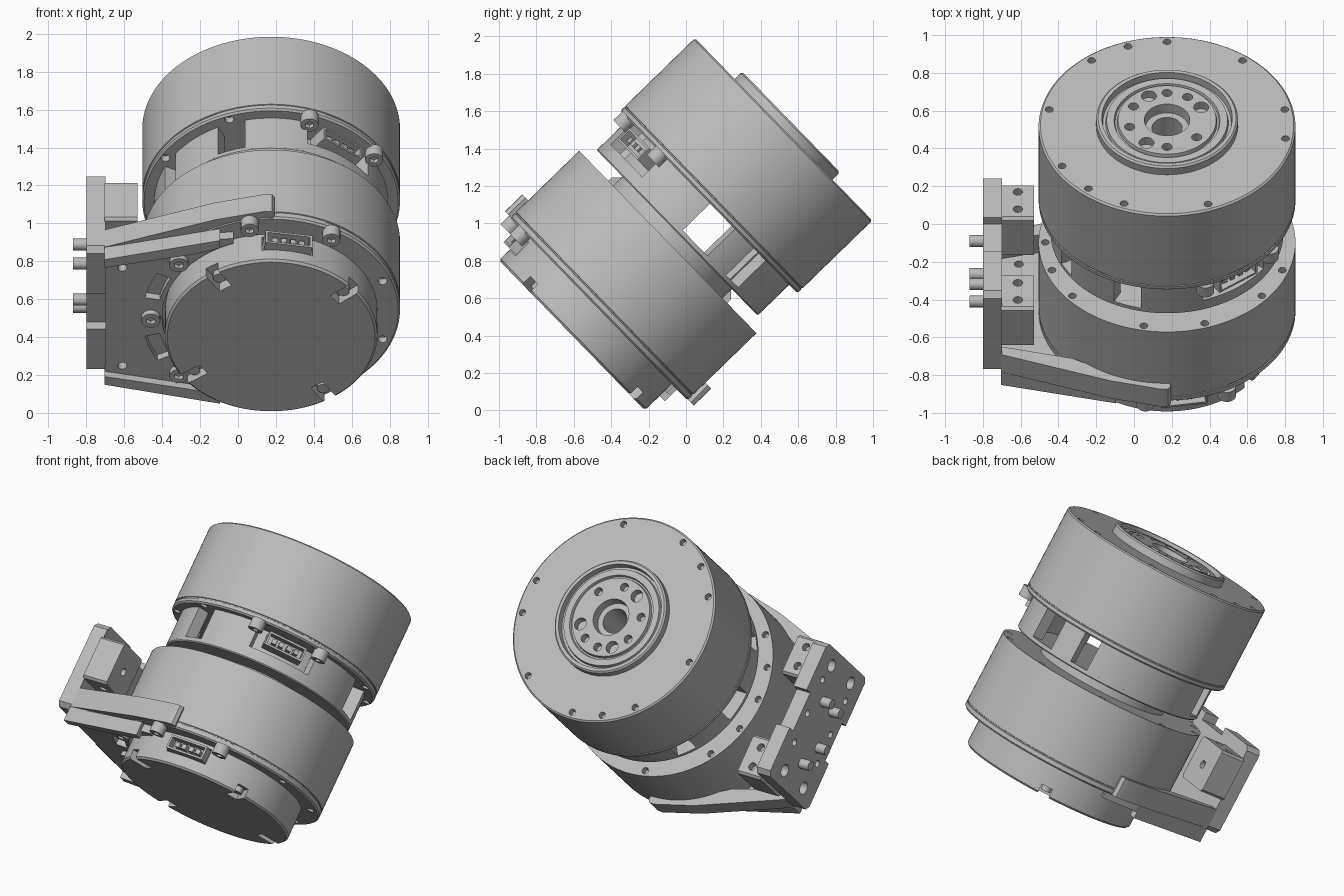
import bpy, bmesh
from math import sin, cos, radians, pi
from mathutils import Matrix, Vector

cube = bpy.data.objects.get("Cube")
if cube:
    bpy.data.objects.remove(cube, do_unlink=True)

metal = bpy.data.materials.new("grey_metal")
metal.use_nodes = True
GREY = (0.5, 0.5, 0.5, 1)
metal.diffuse_color = GREY
metal.node_tree.nodes["Principled BSDF"].inputs["Base Color"].default_value = GREY

# Tilted frame: x across, v up the face, w along the motor axis
FRAME = Matrix.Translation((0.175, -0.61, 0.402)) @ Matrix.Rotation(radians(-45.8), 4, 'X')
parts = []


def loc(x, v, w):
    return Vector((x, -v, w))


def polar(r, deg, w):
    return loc(r * cos(radians(deg)), r * sin(radians(deg)), w)


def finish(name, bm):
    bmesh.ops.recalc_face_normals(bm, faces=bm.faces)
    me = bpy.data.meshes.new(name)
    bm.to_mesh(me)
    bm.free()
    me.materials.append(metal)
    ob = bpy.data.objects.new(name, me)
    bpy.context.collection.objects.link(ob)
    ob.matrix_world = FRAME
    parts.append(ob)
    return ob


def revolve(name, profile, steps=128):
    bm = bmesh.new()
    vs = [bm.verts.new((r, 0, w)) for r, w in profile]
    edges = [bm.edges.new(p) for p in zip(vs, vs[1:])]
    bmesh.ops.spin(bm, geom=vs + edges, cent=(0, 0, 0), axis=(0, 0, 1),
                   angle=2 * pi, steps=steps)
    bmesh.ops.remove_doubles(bm, verts=bm.verts, dist=1e-5)
    return finish(name, bm)


def add_prism(bm, low, high):
    a, b = [bm.verts.new(p) for p in low], [bm.verts.new(p) for p in high]
    bm.faces.new(a)
    bm.faces.new(b)
    for i in range(len(a)):
        j = (i + 1) % len(a)
        bm.faces.new((a[i], a[j], b[j], b[i]))


def prism(name, pts, w0, w1):
    bm = bmesh.new()
    add_prism(bm, [loc(x, v, w0) for x, v in pts], [loc(x, v, w1) for x, v in pts])
    return finish(name, bm)


def side_prism(name, pts, x0, x1):
    bm = bmesh.new()
    add_prism(bm, [loc(x0, v, w) for w, v in pts], [loc(x1, v, w) for w, v in pts])
    return finish(name, bm)


def sector(r0, r1, a0, a1, n=16):
    angs = [radians(a0 + (a1 - a0) * i / n) for i in range(n + 1)]
    return ([(r1 * cos(a), r1 * sin(a)) for a in angs] +
            [(r0 * cos(a), r0 * sin(a)) for a in reversed(angs)])


def rods(name, centres, radius, length, axis='Z', n=20):
    """Cylinders centred on local points, along the w or x direction."""
    bm = bmesh.new()
    turn = Matrix.Rotation(pi / 2, 4, 'Y') if axis == 'X' else Matrix()
    for c in centres:
        bmesh.ops.create_cone(bm, cap_ends=True, segments=n, radius1=radius, radius2=radius,
                              depth=length, matrix=Matrix.Translation(c) @ turn)
    return finish(name, bm)


def boxes(name, items):
    """Boxes as (r, angle, w, radial, tangential, axial) on the motor."""
    bm = bmesh.new()
    for r, ang, w, sr, st, sw in items:
        m = (Matrix.Translation(polar(r, ang, w)) @ Matrix.Rotation(radians(-ang), 4, 'Z')
             @ Matrix.Diagonal((sr, st, sw, 1)))
        bmesh.ops.create_cube(bm, size=1, matrix=m)
    return finish(name, bm)


def cut(ob, cutter):
    cutter.hide_render = True
    mod = ob.modifiers.new("cut", 'BOOLEAN')
    mod.operation, mod.solver, mod.object = 'DIFFERENCE', 'EXACT', cutter
    bpy.context.view_layer.update()
    me = bpy.data.meshes.new_from_object(ob.evaluated_get(bpy.context.evaluated_depsgraph_get()))
    ob.modifiers.clear()
    ob.data = me
    parts.remove(cutter)
    bpy.data.objects.remove(cutter, do_unlink=True)


def ring(r, angles, w):
    return [polar(r, a, w) for a in angles]


# Lower motor
cap = revolve("lower_motor_cap", [(0, 0), (.548, 0), (.56, .012), (.56, .25), (0, .25)])
corners = (124, 39, -56, 214)
cut(cap, boxes("cap_notches", [(.53, a, 0, .2, .075, .12) for a in corners]))
cut(cap, boxes("connector_pocket", [(.54, 81, .13, .12, .27, .1)]))
rods("cap_screws", ring(.49, corners, .05), .032, .05)
lower = revolve("lower_motor_body", [(0, .2), (.67, .2), (.68, .21), (.68, .236), (.675, .238),
                (.675, .244), (.68, .246), (.68, .715), (0, .715)])
cut(lower, rods("face_holes", ring(.645, (180, 161, 141, 101, 72, 39, 19, -20, -60, -100, -140, -161), .715), .021, .08))
cut(lower, rods("flange_holes", ring(.625, (20, -20, -60, -100), .2), .024, .08))
revolve("motor_link", [(0, .7), (.42, .7), (.42, .8), (0, .8)])

# Upper motor with stepped output hub
upper = revolve("upper_motor_body", [(0, 1.02), (.67, 1.02), (.68, 1.03), (.68, 1.05), (.675, 1.052),
                (.675, 1.058), (.68, 1.06), (.68, 1.57), (.67, 1.579), (.375, 1.579), (.375, 1.625), (.365, 1.635),
                (.345, 1.635), (.34, 1.595), (.325, 1.595), (.32, 1.615), (.28, 1.615),
                (.275, 1.6), (.265, 1.6), (.26, 1.62), (.12, 1.62), (.115, 1.56), (.08, 1.56),
                (.08, 1.2), (0, 1.2)])
cut(upper, rods("rim_holes", ring(.635, (-11, 9, -51, -90, -109, -129, -169, 151, 131, 111, 70), 1.579), .021, .08))
cut(upper, rods("hub_holes_large", ring(.205, (-118, -28, 122), 1.62), .04, .1))
cut(upper, rods("hub_holes_small", ring(.205, (-90, -58, -150, 165, 90, 40), 1.62), .027, .1))
gaps = (-40, -10, 110, 150, 190, 230)
cut(upper, rods("flange_holes", ring(.645, gaps, 1.02), .024, .08))

# Slotted housing behind the upper motor
revolve("upper_cap_plate", [(0, .785), (.61, .785), (.617, .792), (.617, .815), (0, .815)])
edges = [(-34, -19), (-1, 34), (72, 103), (117, 145), (155, 181), (199, 224), (236, 315)]
for i, (a0, a1) in enumerate(edges):
    prism("housing_wall_%d" % (i + 1), sector(.54, .617, a0, a1), .8, 1.03)
prism("connector_back_wall", sector(.46, .5, 32, 74), .8, 1.03)
prism("connector_shelf", sector(.48, .617, 34, 72), .8, .86)


# Connectors and their flange screws
def connector(prefix, ang, r, w):
    shell = boxes(prefix + "_connector", [(r, ang, w, .12, .25, .09)])
    cut(shell, boxes("socket", [(r + .05, ang, w, .12, .225, .065)]))
    boxes(prefix + "_connector_pins", [(polar_r, ang + d, w, .09, .03, .03)
                                       for polar_r in (r,) for d in (-7, -2.5, 2.5, 7)])


connector("lower", 81, .54, .13)
connector("upper", 53, .57, .95)
for prefix, angs, w in (("lower", (100, 61), .2), ("upper", (72, 34), 1.02)):
    screws = rods(prefix + "_flange_screws", ring(.655, angs, w - .025), .047, .07, n=28)
    cut(screws, rods("sockets", ring(.655, angs, w - .06), .024, .05, n=6))

# Mounting flange under the lower motor
flange = prism("bracket_flange", [(-.875, -.46), (-.3, -.59), (0, -.59), (0, .59), (-.3, .57),
                                  (-.875, .46)], .15, .205)
cut(flange, revolve("flange_bore", [(0, .1), (.575, .1), (.575, .3), (0, .3)]))
cut(flange, prism("connector_relief", [(-.2, .3), (.1, .3), (.1, .7), (-.2, .7)], .1, .3))
for a in (160, 200):
    cut(flange, prism("adjusting_slot", sector(.6, .68, a - 8, a + 8), .1, .19))
cut(flange, rods("flange_corner_holes", [loc(-.785, s, .16) for s in (-.36, .36)], .024, .2))
bracket_screws = rods("bracket_screws", ring(.635, (140, 180, 220), .145), .05, .05, n=28)
cut(bracket_screws, rods("sockets", ring(.635, (140, 180, 220), .12), .026, .05, n=6))

# Ribs reaching round the body, mirrored above and below
for name, s in (("upper_rib", 1), ("lower_rib", -1)):
    pts = [(-.88, .4), (-.5, .49), (-.3, .6), (-.1, .665), (.01, .67),
           (.02, .7), (.005, .722), (-.03, .724), (-.3, .66), (-.88, .46)]
    prism(name, [(x, s * v) for x, v in pts], .205, .335)
    prism(name + "_lip", [(x, s * v) for x, v in
          [(-.88, .4), (-.4, .5), (-.27, .545), (-.27, .6), (-.88, .46)]], .11, .2)

# Side mounting plate with notched edges
W, L, H, N = .483, .29, .455, .13
quarter = [(L, N), (L, H - .03), (L - .03, H)]
outline = [(L - .05, N)] + quarter
outline += [(-w, v) for w, v in reversed(outline)]
outline += [(w, -v) for w, v in reversed(outline)]
plate = side_prism("mounting_plate", [(W + w, v) for w, v in outline], -.975, -.875)
cut(plate, rods("plate_holes", [loc(-.975, v, W + w) for v in (-.36, .36) for w in (-.14, .14)],
                .04, .12, 'X'))
cut(plate, rods("plate_small_holes", [loc(-.975, v, W + w) for v in (-.18, .02, .25)
                                      for w in (-.17, .17)], .022, .12, 'X'))
rods("plate_pins", [loc(-1.0, .146, W + .065), loc(-1.0, .137, W - .07),
                    loc(-1.0, -.25, W), loc(-1.0, -.1, W - .1)], .032, .09, 'X')

# Drilled blocks on the inside of the plate
for name, s in (("upper_block", 1), ("lower_block", -1)):
    w0, w1, v0, v1, c = W - .08, W + .206, .21, .475, .015
    pts = [(w0 + c, v0), (w1 - c, v0), (w1, v0 + c), (w1, v1 - c), (w1 - c, v1),
           (w0 + c, v1), (w0, v1 - c), (w0, v0 + c)]
    block = side_prism(name, [(w, s * v) for w, v in pts], -.88, -.705)
    cut(block, rods("block_holes", [loc(-.79, s * v, w1) for v in (.28, .41)], .025, .1))
    cut(block, rods("block_hole", [loc(-.79, s * .35, w0)], .025, .1))
    cut(block, rods("block_face_hole", [loc(-.705, s * .35, W + .06)], .025, .1, 'X'))

# Smooth shading with sharp edges kept
bpy.ops.object.select_all(action='DESELECT')
for ob in parts:
    ob.select_set(True)
bpy.context.view_layer.objects.active = parts[0]
bpy.ops.object.shade_smooth_by_angle(angle=radians(30))
